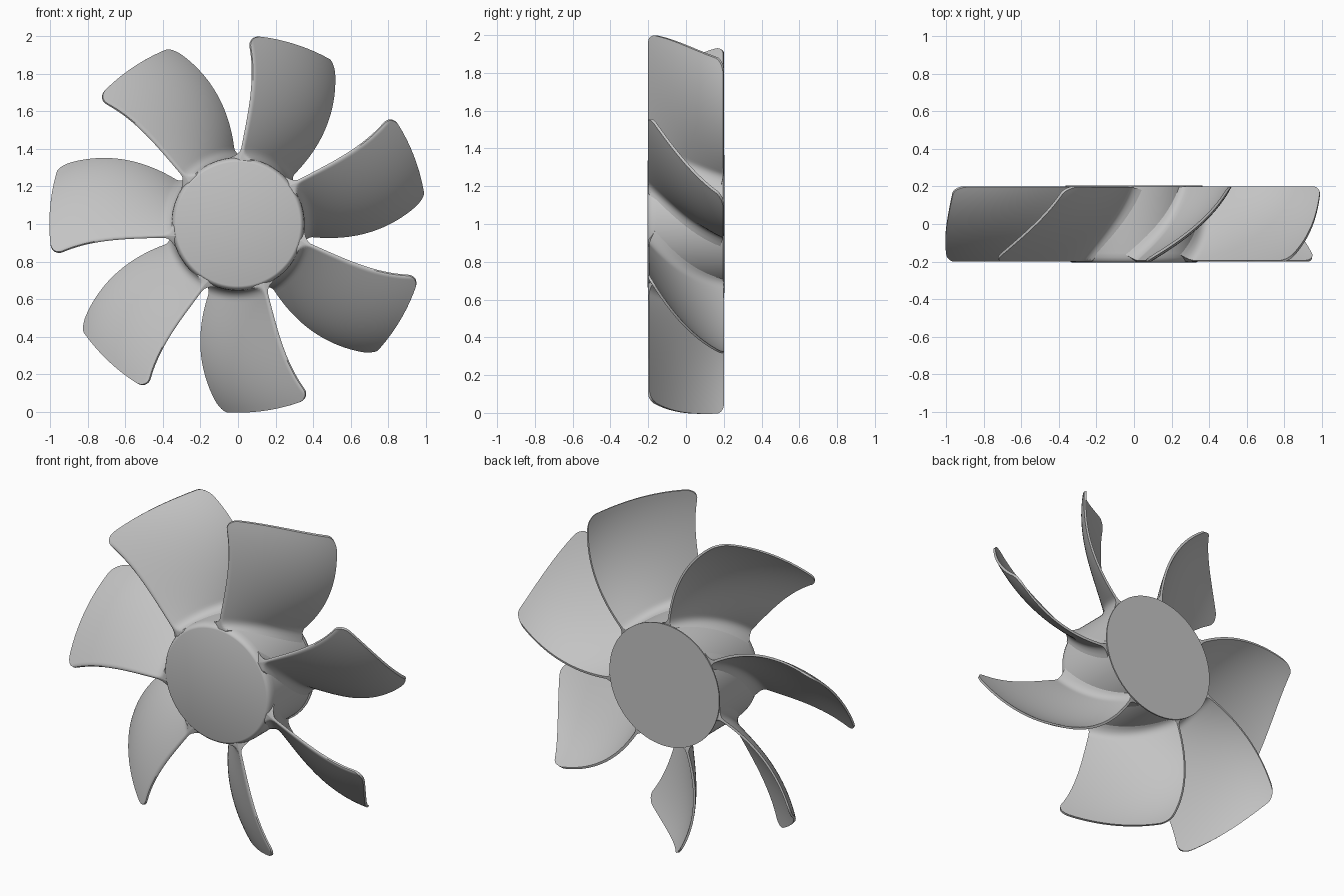
import bpy, bmesh
from math import sin, cos, pi, radians, sqrt, hypot

cube = bpy.data.objects.get("Cube")
if cube:
    bpy.data.objects.remove(cube)

BLADES = 7
HUB_R = 0.355
TIP_R = 1.005
HALF = 0.2          # half of the axial depth
THICK = 0.007       # half of the blade thickness
FILLET = 0.05

grey = bpy.data.materials.new("plain grey")
grey.use_nodes = True
colour = (0.55, 0.55, 0.55, 1)
grey.diffuse_color = colour
grey.node_tree.nodes["Principled BSDF"].inputs["Base Color"].default_value = colour


def mesh_from_rings(name, rings, cap):
    """Bridge closed rings of points; cap(bm, rows) closes the ends."""
    bm = bmesh.new()
    rows = [[bm.verts.new(p) for p in ring] for ring in rings]
    n = len(rows[0])
    for a, b in zip(rows, rows[1:]):
        for k in range(n):
            bm.faces.new((a[k], a[(k + 1) % n], b[(k + 1) % n], b[k]))
    cap(bm, rows)
    bmesh.ops.recalc_face_normals(bm, faces=bm.faces)
    mesh = bpy.data.meshes.new(name)
    bm.to_mesh(mesh)
    bm.free()
    mesh.materials.append(grey)
    mesh.shade_smooth()
    mesh.set_sharp_from_angle(angle=radians(40))
    return mesh


def add(name, mesh, turn=0.0):
    ob = bpy.data.objects.new(name, mesh)
    ob.location = (0, 0, 1)
    ob.rotation_euler = (0, turn, 0)
    bpy.context.scene.collection.objects.link(ob)


# Hub: turned profile with a rounded front rim and a thin back plate
profile = [(0.33, -0.205), (0.338, -0.202), (0.346, -0.193), (0.352, -0.178),
           (HUB_R, -0.155), (HUB_R, 0.196), (0.364, 0.198), (0.364, 0.205)]
SEG = 96
hub_rings = [[(r * cos(2 * pi * k / SEG), y, r * sin(2 * pi * k / SEG))
              for k in range(SEG)] for r, y in profile]


def cap_hub(bm, rows):
    bm.faces.new(rows[0])
    bm.faces.new(rows[-1])


add("hub", mesh_from_rings("hub", hub_rings, cap_hub))


# Blade: swept, cambered sheet that flares into the hub
def flare(r):
    d = min(max(r - HUB_R, 0), FILLET)
    return FILLET - sqrt(FILLET ** 2 - (FILLET - d) ** 2)


def tip_radius(s):
    corner = 0.1
    d = max(0, 1 - min(s, 1 - s) / corner)
    return TIP_R - 0.06 * (1 - sqrt(1 - d * d))


def angle_at(s, r):
    front = radians(84.2 + 31 * (r - 0.7) ** 2) + 0.7 * flare(r) / r
    back = radians(42 + 17.5 * max(0, (r - 0.34) / 0.66) ** 1.7) - 0.5 * flare(r) / r
    return front + (back - front) * (s + 0.48 * s * (1 - s))


def blade_point(s, v, side):
    r = 0.335 + v * (tip_radius(s) - 0.335)
    e = 0.001
    da = r * (angle_at(s + e, r) - angle_at(s - e, r))
    dy = 4 * HALF * e
    size = hypot(da, dy)
    h = side * (THICK + flare(r))
    angle = angle_at(s, r) - h * dy / size / r
    y = HALF * (2 * s - 1) + h * da / size
    y = max(-HALF, min(HALF, y))
    return (r * cos(angle), y, r * sin(angle))


ROWS, COLS = 36, 36
steps = [(1 - cos(pi * j / COLS)) / 2 for j in range(COLS + 1)]
blade_rings = []
for i in range(ROWS + 1):
    v = (i / ROWS) ** 1.5
    blade_rings.append([blade_point(s, v, 1) for s in steps]
                       + [blade_point(s, v, -1) for s in reversed(steps)])


def cap_tip(bm, rows):
    tip = rows[-1]
    n = len(tip)
    for j in range(COLS):
        bm.faces.new((tip[j], tip[j + 1], tip[n - 2 - j], tip[n - 1 - j]))


blade = mesh_from_rings("blade", blade_rings, cap_tip)
for b in range(BLADES):
    add(f"blade_{b + 1}", blade, 2 * pi * b / BLADES)
